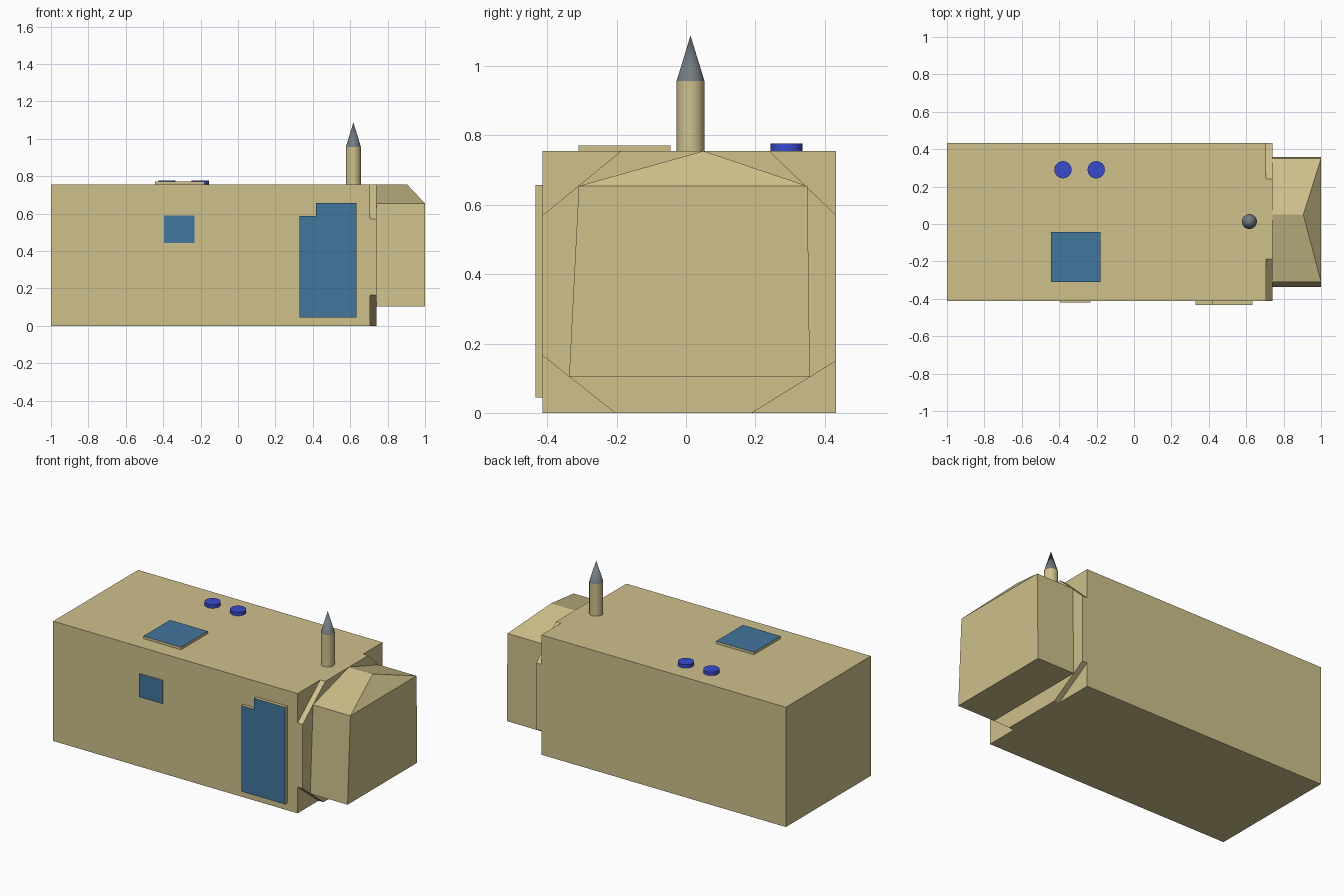
import bpy
import bmesh
from mathutils import Vector

if "Cube" in bpy.data.objects:
    bpy.data.objects.remove(bpy.data.objects["Cube"])


def material(name, rgb):
    m = bpy.data.materials.new(name)
    m.diffuse_color = (*rgb, 1)
    m.use_nodes = True
    m.node_tree.nodes["Principled BSDF"].inputs["Base Color"].default_value = m.diffuse_color
    return m


SAND = material("sand", (0.62, 0.53, 0.26))
PANEL = material("panel_blue", (0.055, 0.18, 0.34))
BRIGHT = material("bright_blue", (0.04, 0.07, 0.62))
SLATE = material("slate", (0.17, 0.20, 0.22))


def add_object(name, bm, mats):
    bmesh.ops.recalc_face_normals(bm, faces=bm.faces)
    me = bpy.data.meshes.new(name)
    bm.to_mesh(me)
    bm.free()
    for m in mats:
        me.materials.append(m)
    ob = bpy.data.objects.new(name, me)
    bpy.context.collection.objects.link(ob)
    return ob


def prism(name, outline, offset, cap=None):
    """Extrude an outline; an optional second colour goes on the far cap."""
    bm = bmesh.new()
    face = bm.faces.new([bm.verts.new(p) for p in outline])
    ext = bmesh.ops.extrude_face_region(bm, geom=[face], use_keep_orig=True)["geom"]
    bmesh.ops.translate(bm, vec=Vector(offset),
                        verts=[g for g in ext if isinstance(g, bmesh.types.BMVert)])
    if cap:
        for g in ext:
            if isinstance(g, bmesh.types.BMFace):
                g.material_index = 1
    return add_object(name, bm, [SAND, cap] if cap else [SAND])


def round_part(name, x, y, z0, z1, r0, r1, mat, sides=32):
    bpy.ops.mesh.primitive_cone_add(vertices=sides, radius1=r0, radius2=r1,
                                    depth=z1 - z0, location=(x, y, (z0 + z1) / 2))
    ob = bpy.context.object
    ob.name = name
    ob.data.materials.append(mat)
    bpy.ops.object.shade_smooth_by_angle()


Y0, Y1, TOP = -0.413, 0.433, 0.755

# Main body block
prism("body", [(-1, Y0, 0), (-1, Y1, 0), (-1, Y1, TOP), (-1, Y0, TOP)], (1.705, 0, 0))

# Collar plate with cut corners at the end of the body
collar = [(Y0, 0.165), (-0.205, 0), (0.19, 0), (Y1, 0.15),
          (Y1, 0.57), (0.24, TOP), (-0.187, TOP), (Y0, 0.57)]
prism("collar", [(0.705, y, z) for y, z in collar], (0.035, 0, 0))

# End annex with ridge roof, hipped at the outer end
section = [(-0.337, 0.104), (0.357, 0.104), (0.35, 0.654), (0.05, TOP), (-0.309, 0.654)]
bm = bmesh.new()
inner = [bm.verts.new((0.74, y, z)) for y, z in section]
outer = [bm.verts.new((0.905 if z == TOP else 1, y, z)) for y, z in section]
bm.faces.new(inner)
for i in range(5):
    j = (i + 1) % 5
    bm.faces.new((inner[i], inner[j], outer[j], outer[i]))
bm.faces.new((outer[0], outer[1], outer[2], outer[4]))
bm.faces.new((outer[2], outer[3], outer[4]))
add_object("annex", bm, [SAND])

# Door and window panels on the front wall
door = [(0.328, 0.045), (0.633, 0.045), (0.633, 0.657),
        (0.417, 0.657), (0.417, 0.587), (0.328, 0.587)]
prism("door", [(x, Y0, z) for x, z in door], (0, -0.021, 0), PANEL)
window = [(-0.395, 0.442), (-0.233, 0.442), (-0.233, 0.589), (-0.395, 0.589)]
prism("window", [(x, Y0, z) for x, z in window], (0, -0.007, 0), PANEL)

# Roof hatch
hatch = [(-0.443, -0.31), (-0.18, -0.31), (-0.18, -0.044), (-0.443, -0.044)]
prism("roof_hatch", [(x, y, TOP) for x, y in hatch], (0, 0, 0.016), PANEL)

# Pair of roof discs
for i, x in enumerate((-0.38, -0.202)):
    round_part(f"roof_disc_{i + 1}", x, 0.29, TOP, 0.777, 0.046, 0.046, BRIGHT)

# Turret and its pointed cap
round_part("turret", 0.617, 0.013, TOP, 0.957, 0.04, 0.04, SAND)
round_part("turret_cap", 0.617, 0.013, 0.957, 1.088, 0.04, 0, SLATE)
